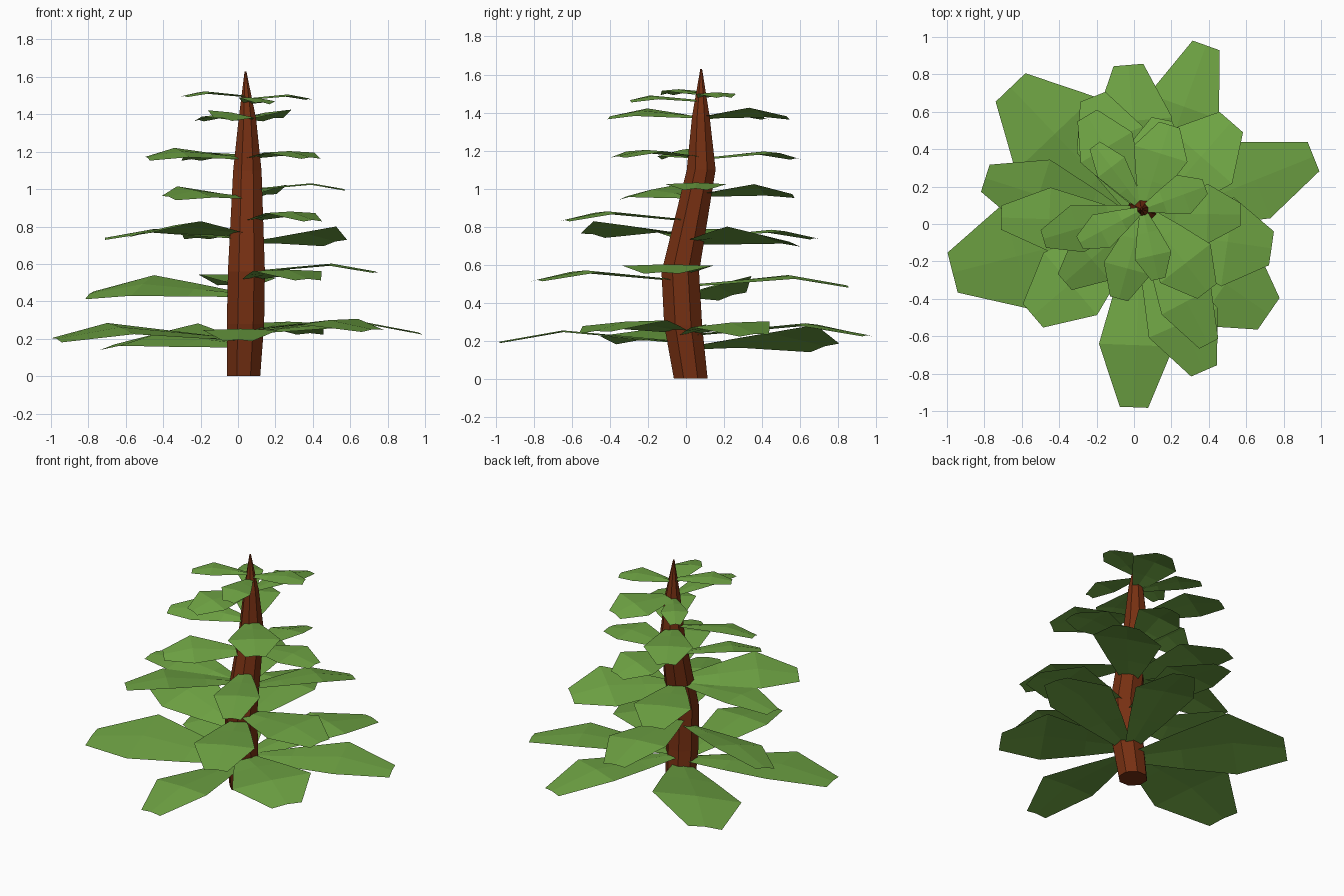
import bpy, bmesh, math
from mathutils import Vector


def material(name, rgb):
    m = bpy.data.materials.new(name)
    m.diffuse_color = (*rgb, 1)
    return m


bark = material("bark brown", (0.18, 0.029, 0.006))
green = material("leaf green", (0.16, 0.375, 0.058))


def finish(bm, name, mat):
    me = bpy.data.meshes.new(name)
    bm.to_mesh(me)
    bm.free()
    me.materials.append(mat)
    ob = bpy.data.objects.new(name, me)
    bpy.context.collection.objects.link(ob)


# Bent trunk: rings of (x, y, z, radius)
RINGS = [(0.03, 0.025, 0, 0.096), (0.04, -0.015, 0.28, 0.108),
         (0.045, -0.03, 0.56, 0.107), (0.05, 0.08, 1.1, 0.082),
         (0.05, 0.078, 1.38, 0.05), (0.04, 0.08, 1.63, 0.005)]
SIDES = 8
bm = bmesh.new()
loops = []
for x, y, z, r in RINGS:
    loops.append([bm.verts.new((x + r * math.cos(2 * math.pi * (i + 0.5) / SIDES),
                                y + r * math.sin(2 * math.pi * (i + 0.5) / SIDES), z))
                  for i in range(SIDES)])
for a, b in zip(loops, loops[1:]):
    for i in range(SIDES):
        j = (i + 1) % SIDES
        bm.faces.new((a[i], a[j], b[j], b[i]))
bm.faces.new(loops[0][::-1])
bm.faces.new(loops[-1])
finish(bm, "trunk", bark)


def axis(z):
    """Trunk centre at height z."""
    for a, b in zip(RINGS, RINGS[1:]):
        if z <= b[2]:
            return Vector(a[:3]).lerp(Vector(b[:3]), (z - a[2]) / (b[2] - a[2]))


def leaf(name, x, y, z, half, roll):
    """Drooping sheet from the trunk to tip (x, y, z); roll lifts its left edge."""
    base, tip = axis(z), Vector((x, y, z))
    along = tip - base
    side = Vector((-along.y, along.x, 0)).normalized()
    rise = 0.06 * along.length
    bm = bmesh.new()
    rows = []
    # stations: distance, width factor, height factor
    for t, w, h in ((0.0, 0.15, 0.0), (0.33, 0.6, 0.5), (0.66, 1.0, 1.0), (1.0, 0.38, 0.0)):
        mid = base + along * t + Vector((0, 0, rise * h))
        rows.append([bm.verts.new(mid + side * half * w * s
                                  + Vector((0, 0, roll * w * s - 0.008 * abs(s))))
                     for s in (-1, 0, 1)])
    for a, b in zip(rows, rows[1:]):
        for i in (0, 1):
            bm.faces.new((a[i], b[i], b[i + 1], a[i + 1]))
    finish(bm, name, green)


# Leaf tiers from the ground up: tip x, y, z, half width, roll
TIERS = [
    [(-0.97, -0.26, 0.20, 0.29, -0.03), (0.96, 0.36, 0.235, 0.22, 0.015),
     (0.0, -0.98, 0.195, 0.20, 0.0), (0.385, 0.955, 0.23, 0.20, 0.0),
     (-0.66, 0.73, 0.17, 0.29, -0.06), (0.72, -0.48, 0.25, 0.27, 0.015)],
    [(-0.795, 0.245, 0.44, 0.20, -0.055), (0.735, -0.13, 0.56, 0.24, 0.0),
     (0.375, -0.785, 0.52, 0.20, 0.0), (-0.03, 0.85, 0.49, 0.21, 0.01)],
    [(-0.54, -0.49, 0.76, 0.22, 0.03), (0.40, -0.64, 0.835, 0.15, 0.0),
     (-0.71, 0.035, 0.74, 0.17, -0.01), (0.52, 0.545, 0.72, 0.22, -0.045),
     (-0.22, 0.68, 0.74, 0.19, 0.0)],
    [(0.15, 0.56, 0.97, 0.15, -0.03), (0.57, 0.05, 1.0, 0.16, 0.0),
     (-0.37, -0.31, 0.96, 0.15, -0.03)],
    [(-0.485, -0.08, 1.17, 0.13, -0.025), (0.39, -0.36, 1.17, 0.17, 0.0),
     (-0.25, 0.58, 1.16, 0.16, 0.0)],
    [(0.19, 0.53, 1.38, 0.15, -0.025), (-0.08, -0.40, 1.38, 0.13, -0.02),
     (-0.21, 0.42, 1.37, 0.09, 0.0)],
    [(-0.29, -0.1, 1.50, 0.10, 0.0), (0.38, 0.2, 1.485, 0.11, 0.0),
     (0.13, -0.295, 1.465, 0.10, -0.01)],
]
for n, tier in enumerate(TIERS, 1):
    for k, row in enumerate(tier, 1):
        leaf(f"leaf_tier_{n}_{k}", *row)
